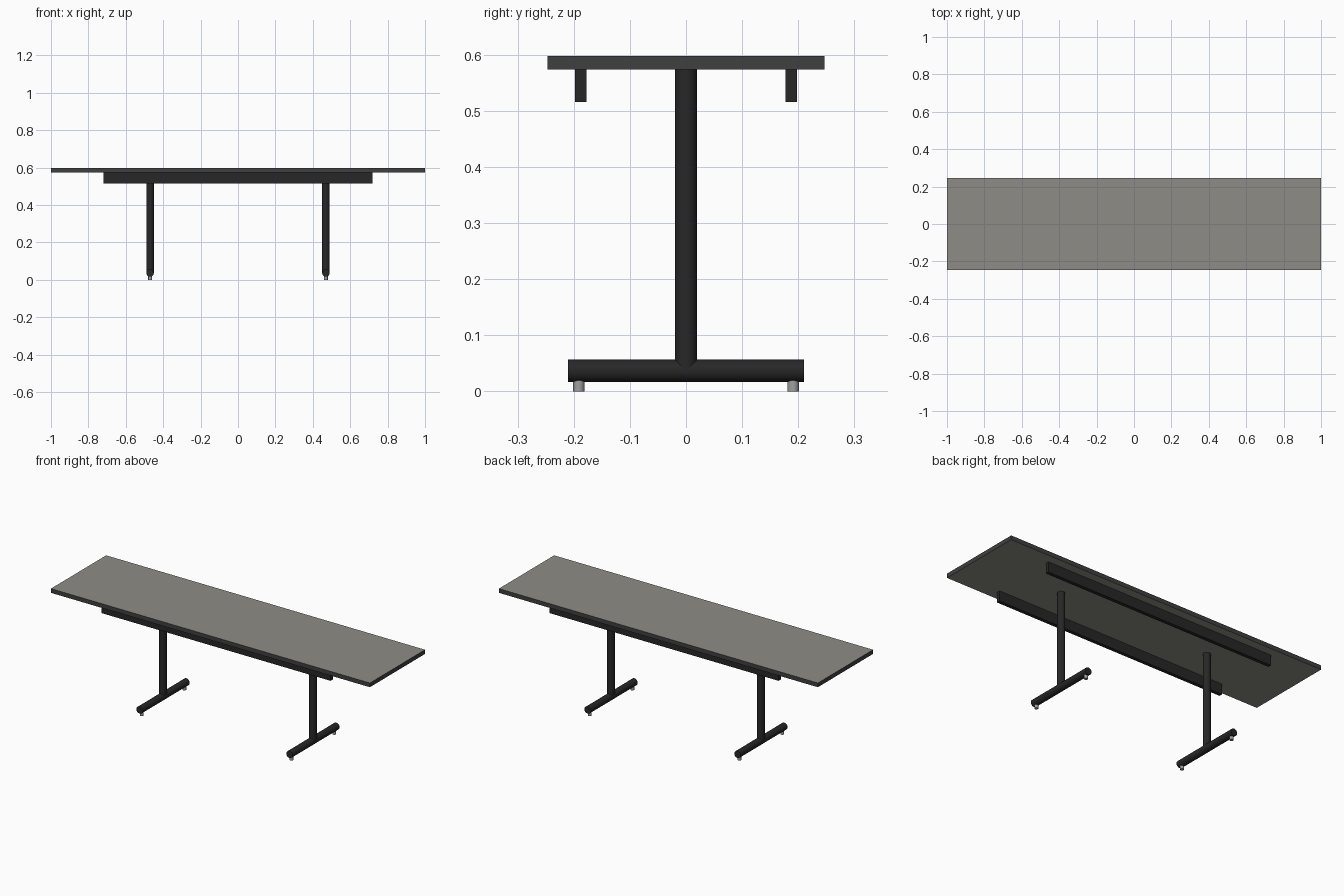
import bpy
from math import pi

if "Cube" in bpy.data.objects:
    bpy.data.objects.remove(bpy.data.objects["Cube"])


def material(name, rgb):
    m = bpy.data.materials.new(name)
    m.diffuse_color = (*rgb, 1)
    m.use_nodes = True
    m.node_tree.nodes["Principled BSDF"].inputs["Base Color"].default_value = m.diffuse_color
    return m


LAMINATE = material("laminate", (0.27, 0.265, 0.24))
EDGE = material("dark_edging", (0.05, 0.05, 0.05))
METAL = material("black_metal", (0.02, 0.02, 0.02))
GLIDE = material("grey_glide", (0.35, 0.35, 0.35))


def box(name, size, loc, mat):
    bpy.ops.mesh.primitive_cube_add(size=1, location=loc)
    ob = bpy.context.object
    ob.name = name
    ob.scale = size
    bpy.ops.object.transform_apply(location=False, rotation=False, scale=True)
    ob.data.materials.append(mat)
    return ob


def tube(name, radius, length, loc, mat, rot=(0, 0, 0), sides=32):
    bpy.ops.mesh.primitive_cylinder_add(vertices=sides, radius=radius, depth=length,
                                        location=loc, rotation=rot)
    ob = bpy.context.object
    ob.name = name
    ob.data.materials.append(mat)
    bpy.ops.object.shade_smooth_by_angle()
    return ob


# Table top: laminate faces with a dark edge band
top = box("table_top", (2, 0.494, 0.024), (0, 0, 0.586), LAMINATE)
top.data.materials.append(EDGE)
for face in top.data.polygons:
    if abs(face.normal.z) < 0.5:
        face.material_index = 1

# Long stiffening rails under the top
for side, y in (("front", -0.1875), ("back", 0.1875)):
    box(f"{side}_rail", (1.437, 0.02, 0.058), (0, y, 0.545), METAL)

# T-shaped legs: round column, round foot bar and two glides each
for side, x in (("left", -0.47), ("right", 0.47)):
    tube(f"{side}_column", 0.02, 0.537, (x, 0, 0.3055), METAL)
    tube(f"{side}_foot_bar", 0.02, 0.42, (x, 0, 0.037), METAL, (pi / 2, 0, 0))
    for end, y in (("front", -0.191), ("back", 0.191)):
        tube(f"{side}_{end}_glide", 0.01, 0.022, (x, y, 0.011), GLIDE, sides=20)
